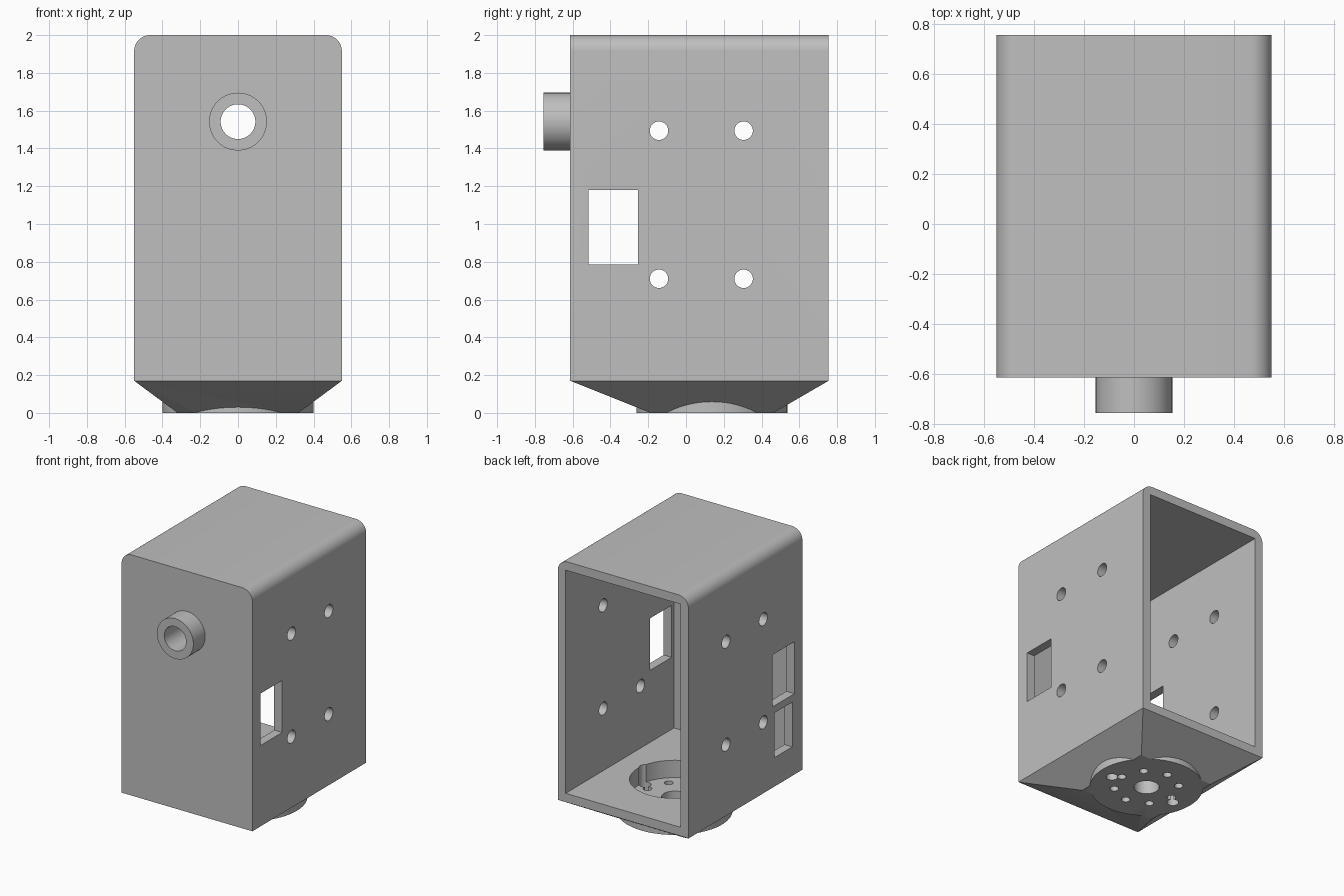
import bpy, bmesh, math
from mathutils import Matrix, Vector

if "Cube" in bpy.data.objects:
    bpy.data.objects.remove(bpy.data.objects["Cube"], do_unlink=True)

grey = bpy.data.materials.new("plain grey")
grey.use_nodes = True
colour = (0.52, 0.52, 0.52, 1)
grey.diffuse_color = colour
grey.node_tree.nodes["Principled BSDF"].inputs["Base Color"].default_value = colour

HALF, FRONT, BACK, BASE, TOP = 0.55, -0.613, 0.755, 0.17, 2.0
WALL, ROUND = 0.067, 0.085
HUB_Y = 0.137
SHAFT_Z = 1.542


def make(name, bm):
    bmesh.ops.recalc_face_normals(bm, faces=bm.faces)
    mesh = bpy.data.meshes.new(name)
    bm.to_mesh(mesh)
    bm.free()
    mesh.materials.append(grey)
    obj = bpy.data.objects.new(name, mesh)
    bpy.context.collection.objects.link(obj)
    return obj


def loft(name, first, second):
    """Solid between two matching rings of points."""
    bm = bmesh.new()
    a = [bm.verts.new(p) for p in first]
    b = [bm.verts.new(p) for p in second]
    bm.faces.new(a)
    bm.faces.new(b)
    for i in range(len(a)):
        j = (i + 1) % len(a)
        bm.faces.new((a[i], a[j], b[j], b[i]))
    return make(name, bm)


def rect(x, y0, y1, z):
    return [(-x, y0, z), (x, y0, z), (x, y1, z), (-x, y1, z)]


def box(name, lo, hi):
    ring = [(lo[0], lo[1]), (hi[0], lo[1]), (hi[0], hi[1]), (lo[0], hi[1])]
    return loft(name, [(x, y, lo[2]) for x, y in ring], [(x, y, hi[2]) for x, y in ring])


def rod(name, start, end, radius, sides=32):
    start, end = Vector(start), Vector(end)
    axis = end - start
    turn = axis.to_track_quat('Z', 'Y').to_matrix().to_4x4()
    bm = bmesh.new()
    bmesh.ops.create_cone(bm, cap_ends=True, segments=sides, radius1=radius, radius2=radius,
                          depth=axis.length, matrix=Matrix.Translation((start + end) / 2) @ turn)
    return make(name, bm)


def combine(target, tool, operation):
    mod = target.modifiers.new("shape", 'BOOLEAN')
    mod.operation, mod.solver, mod.object = operation, 'EXACT', tool
    bpy.context.view_layer.update()
    result = bpy.data.meshes.new_from_object(
        target.evaluated_get(bpy.context.evaluated_depsgraph_get()))
    target.modifiers.clear()
    target.data = result
    bpy.data.objects.remove(tool, do_unlink=True)


# Outer case: profile with rounded top corners, run front to back
profile = [(-HALF, BASE), (HALF, BASE)]
for side, begin in ((1, 0), (-1, 90)):
    for step in range(11):
        t = math.radians(begin + 9 * step)
        profile.append((side * (HALF - ROUND) + ROUND * math.cos(t), TOP - ROUND + ROUND * math.sin(t)))
housing = loft("motor_housing", [(x, FRONT, z) for x, z in profile], [(x, BACK, z) for x, z in profile])

# Sloped base, round mounting hub and front shaft collar
combine(housing, loft("sloped_base", rect(HALF, FRONT, BACK, BASE),
                      rect(0.32, HUB_Y - 0.325, HUB_Y + 0.325, 0)), 'UNION')
combine(housing, rod("mounting_hub", (0, HUB_Y, 0), (0, HUB_Y, 0.2), 0.4, 96), 'UNION')
combine(housing, rod("shaft_collar", (0, -0.755, SHAFT_Z), (0, FRONT + 0.03, SHAFT_Z), 0.153, 64), 'UNION')

# Open-backed cavity, hub recess and shaft bore
cuts = [
    box("cavity", (WALL - HALF, FRONT + WALL, BASE + WALL), (HALF - WALL, 1, TOP - WALL)),
    rod("hub_recess", (0, HUB_Y, 0.105), (0, HUB_Y, 0.4), 0.31, 64),
    rod("hub_bore", (0, HUB_Y, -0.1), (0, HUB_Y, 0.4), 0.09, 48),
    rod("shaft_bore", (0, -1, SHAFT_Z), (0, -0.4, SHAFT_Z), 0.092, 48),
]
# Ring of screw holes and two locating holes
for i in range(8):
    a = i * math.pi / 4
    x, y = 0.228 * math.cos(a), HUB_Y + 0.228 * math.sin(a)
    cuts.append(rod("hub_screw", (x, y, -0.1), (x, y, 0.2), 0.031, 24))
for x in (-0.28, 0.28):
    cuts.append(rod("locating_hole", (x, HUB_Y - 0.045, -0.1), (x, HUB_Y - 0.045, 0.4), 0.042, 24))
# Side holes through both walls
for y in (-0.143, 0.305):
    for z in (0.71, 1.494):
        cuts.append(rod("side_hole", (-1, y, z), (1, y, z), 0.049))
# Upper window through both walls, lower window on the right only
cuts.append(box("upper_window", (-1, -0.517, 0.785), (1, -0.255, 1.18)))
cuts.append(box("lower_window", (-1, -0.492, 0.39), (-0.3, -0.28, 0.73)))
for cutter in cuts:
    combine(housing, cutter, 'DIFFERENCE')

bpy.ops.object.select_all(action='DESELECT')
housing.select_set(True)
bpy.context.view_layer.objects.active = housing
bpy.ops.object.shade_smooth_by_angle(angle=math.radians(25))
